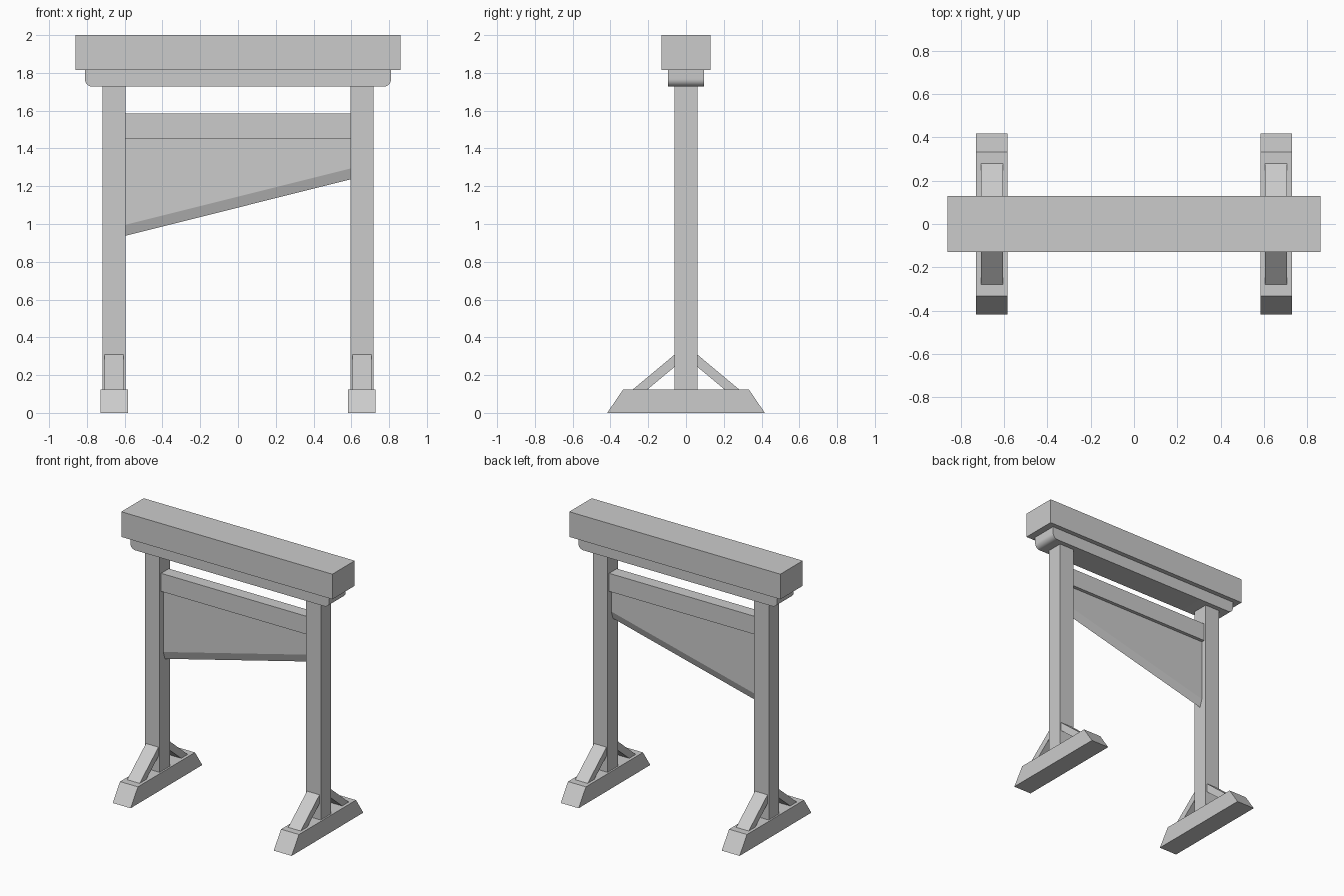
import bpy, bmesh, math
from mathutils import Vector

if "Cube" in bpy.data.objects:
    bpy.data.objects.remove(bpy.data.objects["Cube"])


def prism(name, profile, axis, lo, hi):
    """Extrude a 2D profile along x (profile = y,z) or y (profile = x,z)."""
    def place(p, d):
        return Vector((d, p[0], p[1])) if axis == 'x' else Vector((p[0], d, p[1]))
    bm = bmesh.new()
    face = bm.faces.new([bm.verts.new(place(p, lo)) for p in profile])
    ext = bmesh.ops.extrude_face_region(bm, geom=[face])
    moved = [v for v in ext['geom'] if isinstance(v, bmesh.types.BMVert)]
    step = Vector((hi - lo, 0, 0)) if axis == 'x' else Vector((0, hi - lo, 0))
    bmesh.ops.translate(bm, verts=moved, vec=step)
    bmesh.ops.recalc_face_normals(bm, faces=bm.faces[:])
    return finish(name, bm)


def finish(name, bm):
    mesh = bpy.data.meshes.new(name)
    bm.to_mesh(mesh)
    bm.free()
    obj = bpy.data.objects.new(name, mesh)
    bpy.context.collection.objects.link(obj)
    return obj


def box(name, x0, x1, hy, z0, z1):
    return prism(name, [(x0, z0), (x1, z0), (x1, z1), (x0, z1)], 'y', -hy, hy)


# Top beam
box("top_beam", -0.86, 0.86, 0.13, 1.815, 2.0)

# Plate under the beam, lower ends rounded
r, hx, zb = 0.04, 0.81, 1.727
arc = [(hx - r + r * math.cos(a), zb + r - r * math.sin(a))
       for a in (math.radians(90 * i / 8) for i in range(9))]
profile = [(hx, 1.815)] + arc
profile += [(-x, z) for x, z in reversed(profile)]
plate = prism("support_plate", profile, 'y', -0.096, 0.096)
bpy.context.view_layer.objects.active = plate
plate.select_set(True)
bpy.ops.object.shade_smooth_by_angle(angle=math.radians(30))
plate.select_set(False)

# Posts, feet and diagonal braces on both sides
for side, cx in (("left", -0.656), ("right", 0.656)):
    box(side + "_post", cx - 0.061, cx + 0.061, 0.061, 0.125, 1.727)
    prism(side + "_foot", [(-0.417, 0), (0.417, 0), (0.332, 0.125), (-0.332, 0.125)],
          'x', cx - 0.073, cx + 0.073)
    for label, s in (("front", -1), ("back", 1)):
        brace = [(0.061, 0.308), (0.28, 0.125), (0.203, 0.125), (0.061, 0.243)]
        prism(f"{side}_{label}_brace", [(s * y, z) for y, z in brace],
              'x', cx - 0.051, cx + 0.051)

# Cross bar holding the blade
box("blade_holder", -0.595, 0.595, 0.045, 1.452, 1.585)

# Slanted blade, ground on both faces to a sharp lower edge
bm = bmesh.new()
rings = []
for x, z_edge in ((-0.595, 0.938), (0.595, 1.236)):
    ring = [(-0.02, 1.452), (-0.02, z_edge + 0.058), (0, z_edge),
            (0.02, z_edge + 0.058), (0.02, 1.452)]
    rings.append([bm.verts.new((x, y, z)) for y, z in ring])
    bm.faces.new(rings[-1])
for i in range(5):
    j = (i + 1) % 5
    bm.faces.new((rings[0][i], rings[0][j], rings[1][j], rings[1][i]))
bmesh.ops.recalc_face_normals(bm, faces=bm.faces[:])
finish("slanted_blade", bm)
